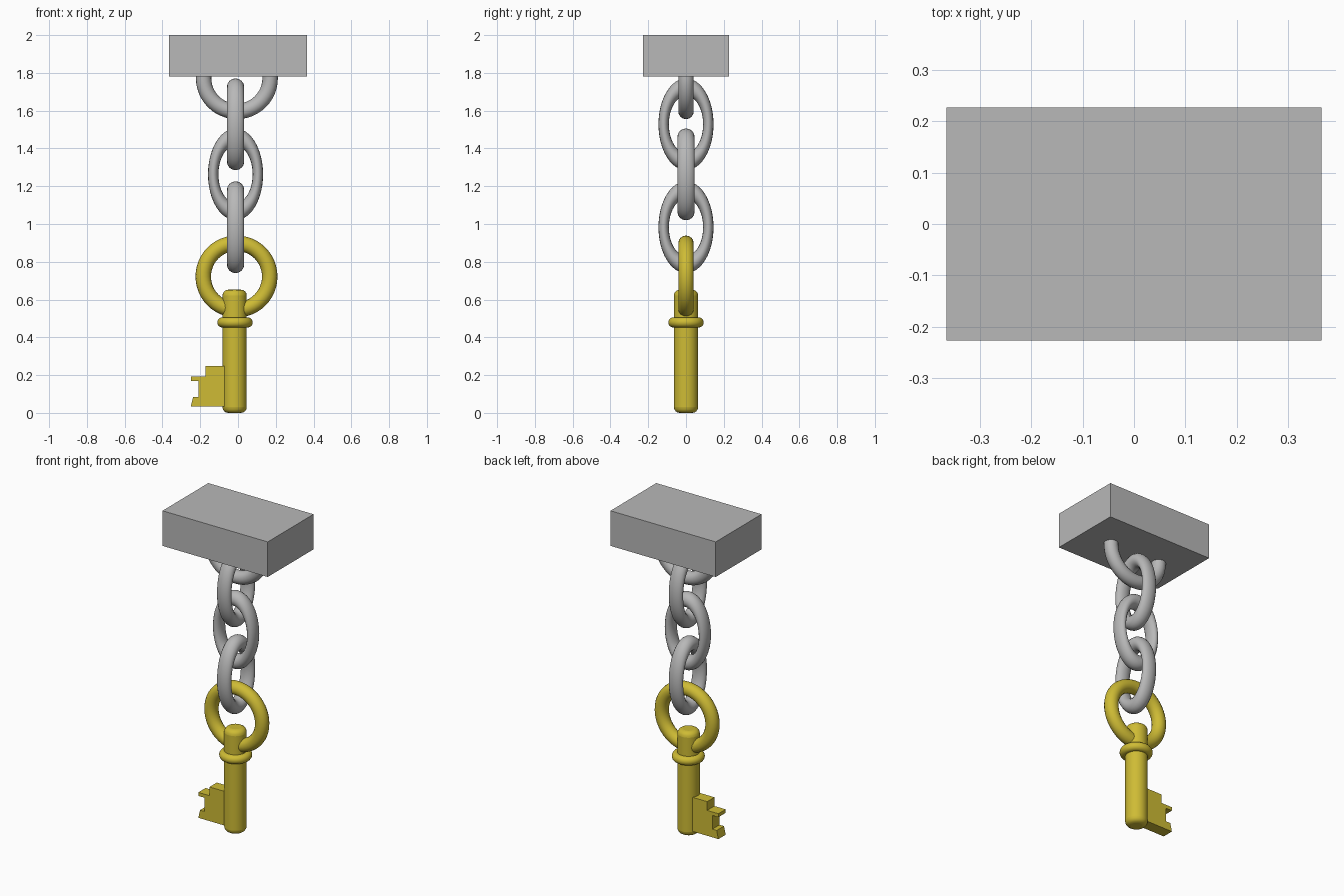
import bpy, bmesh, math

if "Cube" in bpy.data.objects:
    bpy.data.objects.remove(bpy.data.objects["Cube"])

def material(name, rgb):
    m = bpy.data.materials.new(name)
    m.diffuse_color = (*rgb, 1)
    m.use_nodes = True
    m.node_tree.nodes["Principled BSDF"].inputs["Base Color"].default_value = m.diffuse_color
    return m

STEEL = material("steel grey", (0.48, 0.48, 0.48))
BRASS = material("brass yellow", (0.62, 0.50, 0.035))

def finish(ob, name, mat, smooth=True):
    ob.name = name
    ob.data.materials.append(mat)
    bpy.ops.object.select_all(action='DESELECT')
    ob.select_set(True)
    bpy.context.view_layer.objects.active = ob
    bpy.ops.object.transform_apply(location=False, rotation=True, scale=True)
    if smooth:
        bpy.ops.object.shade_smooth_by_angle(angle=math.radians(40))
    return ob

def ring(name, mat, loc, major, minor, scale=(1, 1, 1), rot=(math.pi / 2, 0, 0)):
    bpy.ops.mesh.primitive_torus_add(location=loc, rotation=rot, major_radius=major,
                                     minor_radius=minor, major_segments=48, minor_segments=16)
    ob = bpy.context.object
    ob.scale = scale
    return finish(ob, name, mat)

# ceiling block
bpy.ops.mesh.primitive_cube_add(size=1, location=(0, 0, 1.89))
block = bpy.context.object
block.scale = (0.73, 0.454, 0.22)
finish(block, "mount_block", STEEL, smooth=False)

# hanger ring, partly sunk in the block
ring("hanger_ring", STEEL, (-0.006, 0, 1.772), 0.176, 0.041)

# three oval links, each turned a quarter from its neighbour
for i, z in enumerate((1.528, 1.263, 0.983)):
    turn = math.pi / 2 if i % 2 == 0 else 0
    ring(f"chain_link_{i + 1}", STEEL, (-0.013, 0, z), 0.197, 0.046,
         scale=(0.6, 1, 1), rot=(math.pi / 2, 0, turn))

# key bow and collar
ring("key_bow", BRASS, (-0.008, 0, 0.722), 0.176, 0.041)
ring("key_collar", BRASS, (-0.016, 0, 0.479), 0.067, 0.027, rot=(0, 0, 0))

# key shaft with rounded ends
bpy.ops.mesh.primitive_cylinder_add(vertices=32, radius=0.064, depth=0.652,
                                    location=(-0.018, 0, 0.326))
shaft = bpy.context.object
bev = shaft.modifiers.new("round_ends", 'BEVEL')
bev.width = 0.03
bev.segments = 4
bev.limit_method = 'ANGLE'
bev.angle_limit = math.radians(60)
finish(shaft, "key_shaft", BRASS)

# key bit: notched profile extruded along y
profile = [(-0.03, 0.033), (-0.25, 0.033), (-0.238, 0.084), (-0.208, 0.084),
           (-0.208, 0.17), (-0.25, 0.17), (-0.25, 0.192), (-0.172, 0.192),
           (-0.172, 0.247), (-0.03, 0.247)]
T = 0.036
bm = bmesh.new()
face = bm.faces.new([bm.verts.new((x, -T, z)) for x, z in profile])
out = bmesh.ops.extrude_face_region(bm, geom=[face])
bmesh.ops.translate(bm, vec=(0, 2 * T, 0),
                    verts=[v for v in out["geom"] if isinstance(v, bmesh.types.BMVert)])
bmesh.ops.recalc_face_normals(bm, faces=bm.faces)
mesh = bpy.data.meshes.new("key_bit")
bm.to_mesh(mesh)
bm.free()
bit = bpy.data.objects.new("key_bit", mesh)
bpy.context.collection.objects.link(bit)
finish(bit, "key_bit", BRASS, smooth=False)
